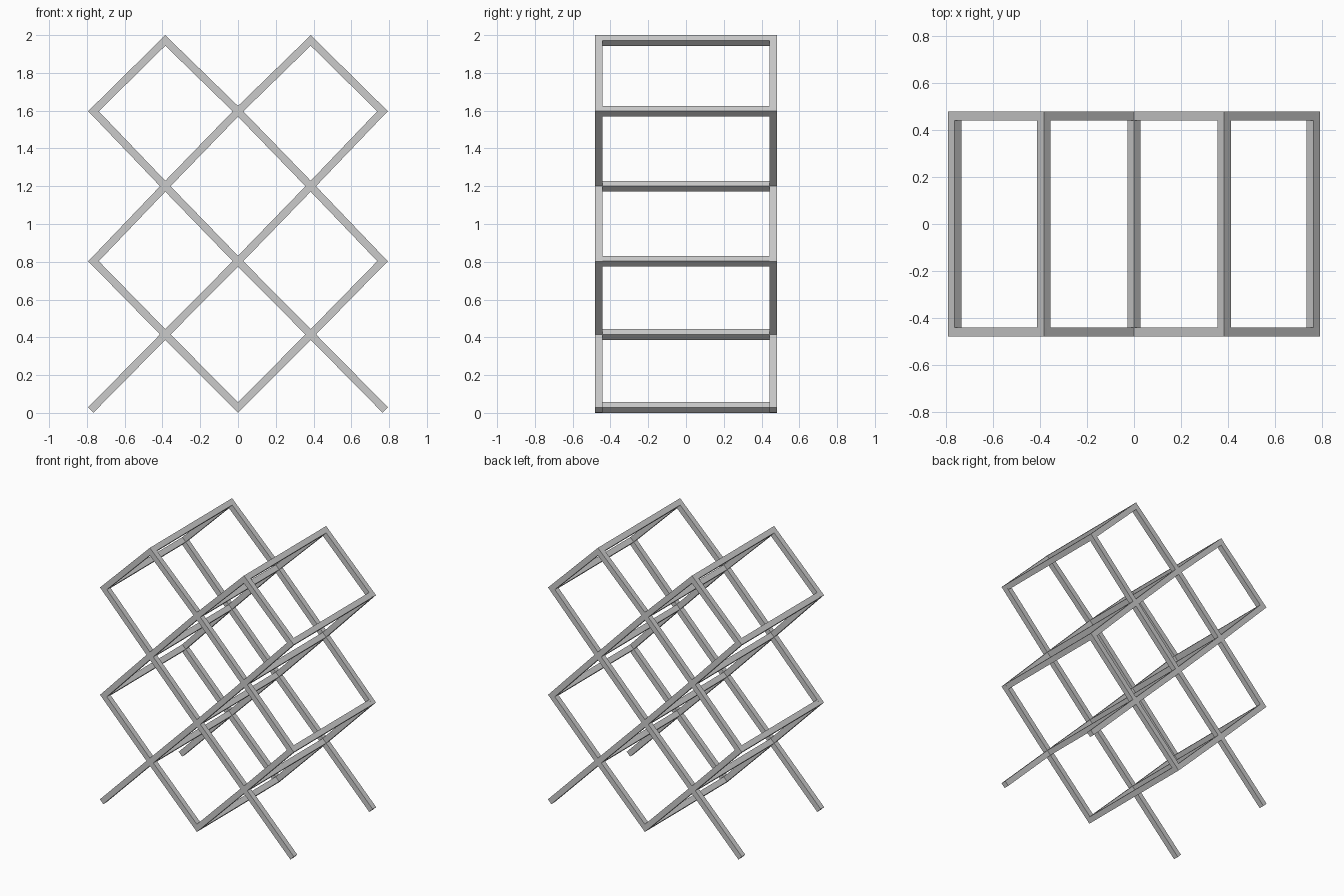
import bpy, bmesh
from mathutils import Vector

if "Cube" in bpy.data.objects:
    bpy.data.objects.remove(bpy.data.objects["Cube"])

H = 0.02                      # half thickness of every bar
Y_OUT, Y_IN = 0.481, 0.441    # outer and inner faces of the lattice frames
X1, X2 = 0.385, 0.765         # lattice columns
Z = [0.0283, 0.415, 0.803, 1.2, 1.597, 1.9717]   # lattice rows


def prism(name, outline, y0, y1):
    """Extrude an x-z outline along y."""
    bm = bmesh.new()
    face = bm.faces.new([bm.verts.new((x, y0, z)) for x, z in outline])
    geo = bmesh.ops.extrude_face_region(bm, geom=[face])["geom"]
    verts = [g for g in geo if isinstance(g, bmesh.types.BMVert)]
    bmesh.ops.translate(bm, verts=verts, vec=(0, y1 - y0, 0))
    bmesh.ops.recalc_face_normals(bm, faces=bm.faces)
    me = bpy.data.meshes.new(name)
    bm.to_mesh(me)
    bm.free()
    ob = bpy.data.objects.new(name, me)
    bpy.context.collection.objects.link(ob)
    return ob


def strip(points, extend_start=True):
    """Outline of a bar following points, with square ends lengthened into the corners."""
    p = [Vector(q) for q in points]
    d0, d1 = (p[1] - p[0]).normalized(), (p[-1] - p[-2]).normalized()
    if extend_start:
        p[0] = p[0] - d0 * H
    p[-1] = p[-1] + d1 * H
    left, right = [], []
    for i, q in enumerate(p):
        d = (p[min(i + 1, len(p) - 1)] - p[max(i - 1, 0)]).normalized()
        n = Vector((-d.y, d.x)) * H
        left.append(q + n)
        right.append(q - n)
    return left + right[::-1]


# Rising diagonals; mirrored across x = 0 for the falling ones
bars = {
    "leg_bar": ([(-0.78, 0.0148), (-X1, Z[1]), (0, Z[2]), (X1, Z[3]), (X2, Z[4])], False),
    "long_bar": ([(-X2, Z[2]), (-X1, Z[3]), (0, Z[4]), (X1, Z[5])], True),
    "top_corner_bar": ([(-X2, Z[4]), (-X1, Z[5])], True),
    "bottom_bar": ([(0, Z[0]), (X1, Z[1]), (X2, Z[2])], True),
}
for name, (pts, ext) in bars.items():
    outline = strip(pts, ext)
    for side, y0, y1 in (("front", -Y_OUT, -Y_IN), ("back", Y_IN, Y_OUT)):
        prism(f"{side}_{name}_rising", outline, y0, y1)
        prism(f"{side}_{name}_falling", [(-x, z) for x, z in outline], y0, y1)

# Cross rails joining front and back at every lattice node
nodes = [(0, Z[0]), (0, Z[2]), (0, Z[4])]
for s in (-1, 1):
    nodes += [(s * X1, Z[i]) for i in (1, 3, 5)] + [(s * X2, Z[i]) for i in (2, 4)]
R = H * 2 ** 0.5
for x, z in nodes:
    prism("cross_rail", [(x - R, z), (x, z - R), (x + R, z), (x, z + R)], -Y_IN, Y_IN)
